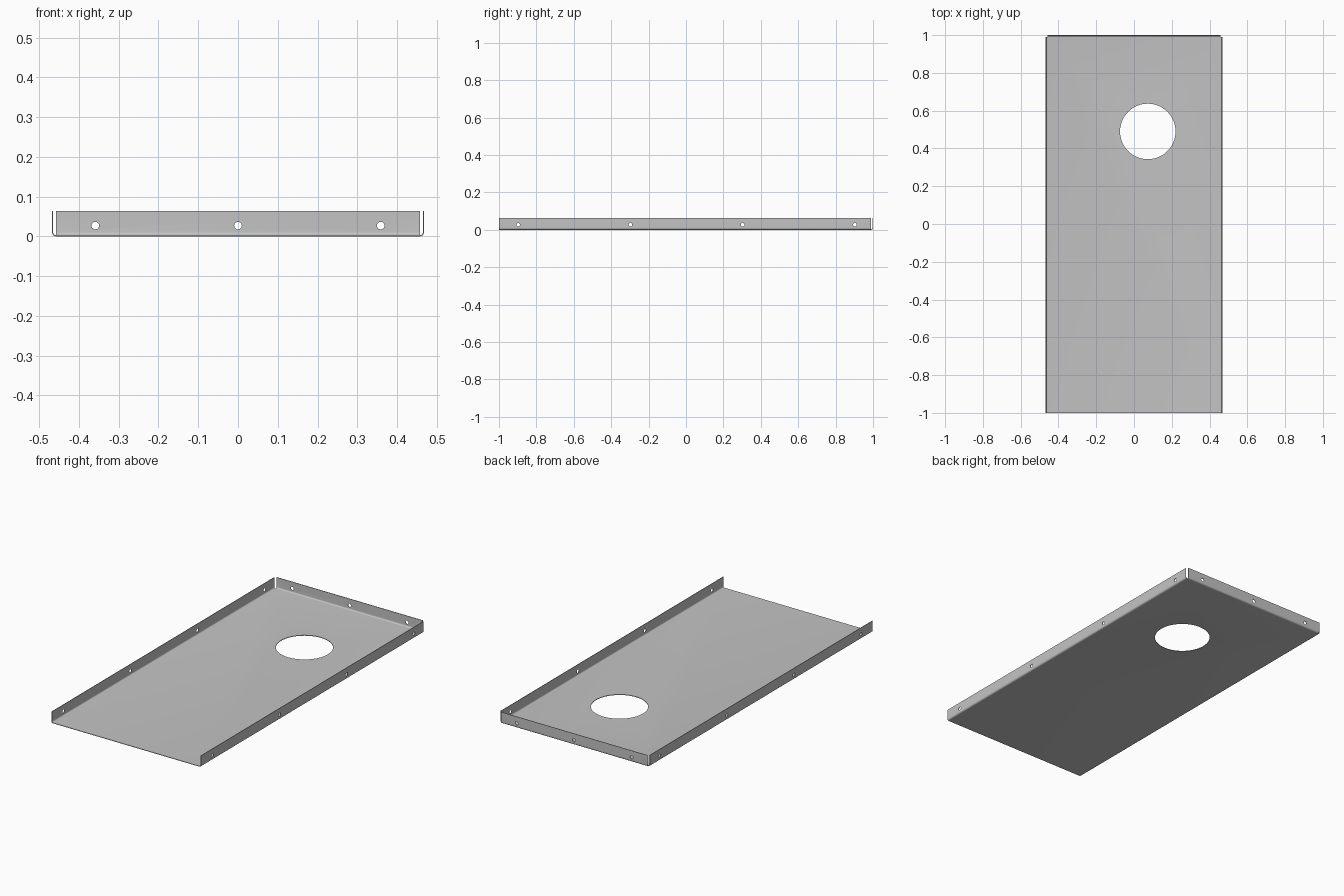
import bpy, bmesh, math
from mathutils import Matrix

if "Cube" in bpy.data.objects:
    bpy.data.objects.remove(bpy.data.objects["Cube"])

HALF_W, HALF_L, HEIGHT = 0.468, 1.0, 0.064
BEND, THICK = 0.010, 0.003
HOLE_R, HOLE_Z = 0.0095, 0.027

steel = bpy.data.materials.new("grey sheet steel")
steel.diffuse_color = (0.55, 0.55, 0.55, 1)
steel.use_nodes = True
steel.node_tree.nodes["Principled BSDF"].inputs["Base Color"].default_value = steel.diffuse_color


def folded_edge(outer, steps=6):
    """Points (distance, height) from the flat floor, round the bend, up the flange."""
    pts = []
    for i in range(steps + 1):
        a = math.pi / 2 * i / steps
        pts.append((outer - BEND + BEND * math.sin(a), BEND - BEND * math.cos(a)))
    return pts + [(outer, HEIGHT)]


# Sheet: a grid of rows and columns with the two back corners notched out
side = folded_edge(HALF_W)
cols = [(-x, z) for x, z in reversed(side)] + side
rows = [(-HALF_L, 0)] + folded_edge(HALF_L)
n = len(side)

bm = bmesh.new()
grid = {}


def vert(i, j):
    if (i, j) not in grid:
        (x, zx), (y, zy) = cols[i], rows[j]
        grid[i, j] = bm.verts.new((x, y, zx + zy))
    return grid[i, j]


for j in range(len(rows) - 1):
    for i in range(len(cols) - 1):
        if j == 0 or i == n - 1:
            bm.faces.new([vert(i, j), vert(i, j + 1), vert(i + 1, j + 1), vert(i + 1, j)])
mesh = bpy.data.meshes.new("folded_panel")
bm.to_mesh(mesh)
bm.free()
panel = bpy.data.objects.new("folded_panel", mesh)
bpy.context.collection.objects.link(panel)
mesh.materials.append(steel)

# Cutter for the round opening and all the screw holes
bm = bmesh.new()


def drill(pos, axis, radius, depth, segments):
    turn = {"X": Matrix.Rotation(math.pi / 2, 4, "Y"),
            "Y": Matrix.Rotation(math.pi / 2, 4, "X"),
            "Z": Matrix.Identity(4)}[axis]
    bmesh.ops.create_cone(bm, cap_ends=True, segments=segments, radius1=radius,
                          radius2=radius, depth=depth, matrix=Matrix.Translation(pos) @ turn)


drill((0.073, 0.49, 0), "Z", 0.147, 0.02, 64)
for y in (-0.897, -0.297, 0.303, 0.903):
    for s in (-1, 1):
        drill((s * HALF_W, y, HOLE_Z), "X", HOLE_R, 0.04, 24)
for x in (-0.359, 0, 0.359):
    drill((x, HALF_L, HOLE_Z), "Y", HOLE_R, 0.04, 24)
cut_mesh = bpy.data.meshes.new("hole_cutter")
bm.to_mesh(cut_mesh)
bm.free()
cut_mesh.materials.append(steel)
cutter = bpy.data.objects.new("hole_cutter", cut_mesh)
bpy.context.collection.objects.link(cutter)
cutter.hide_render = True

# Give the sheet its thickness inwards, then cut the holes
solid = panel.modifiers.new("thickness", "SOLIDIFY")
solid.thickness = THICK
solid.offset = -1
solid.use_even_offset = True
cut = panel.modifiers.new("holes", "BOOLEAN")
cut.operation = "DIFFERENCE"
cut.solver = "EXACT"
cut.object = cutter

bpy.context.view_layer.objects.active = panel
panel.select_set(True)
for name in ("thickness", "holes"):
    bpy.ops.object.modifier_apply(modifier=name)
bpy.data.objects.remove(cutter, do_unlink=True)
bpy.ops.object.shade_smooth_by_angle(angle=math.radians(30))
